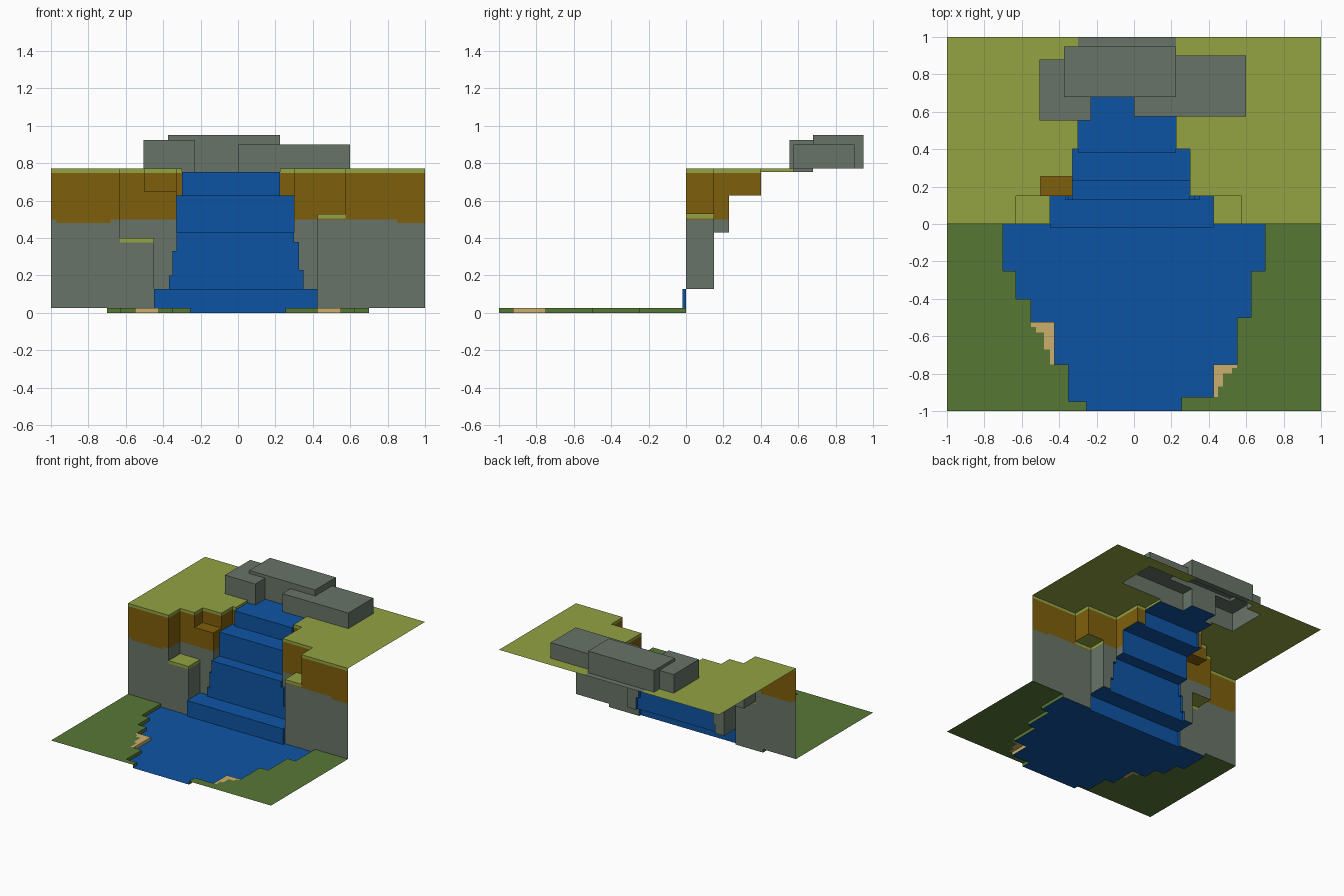
import bpy, bmesh

if "Cube" in bpy.data.objects:
    bpy.data.objects.remove(bpy.data.objects["Cube"])

def material(name, rgb):
    m = bpy.data.materials.new(name)
    lin = [((c / 255 + 0.055) / 1.055) ** 2.4 if c > 10 else c / 255 / 12.92 for c in rgb]
    m.diffuse_color = (*lin, 1)
    m.use_nodes = True
    m.node_tree.nodes["Principled BSDF"].inputs["Base Color"].default_value = m.diffuse_color
    return m

MATS = [material("water blue", (13, 84, 163)), material("stone grey", (104, 116, 104)),
        material("earth brown", (127, 95, 12)), material("meadow olive", (147, 162, 66)),
        material("lowland green", (87, 119, 53)), material("sand tan", (203, 175, 110))]
WATER, STONE, EARTH, MEADOW, GREEN, SAND = range(6)

# Terrain patches: part, surface colour, x0, x1, y0, y1, height (later ones win)
patches = []
def patch(*p):
    patches.append(p)

patch("lowland", GREEN, -1, 1, -1, 0, 0.027)
patch("cliff", MEADOW, -1, 1, 0, 1, 0.772)

# pool rows, narrowing towards the front
def stairs(part, color, far, steps, height):
    for x0, x1, y0 in steps:
        patch(part, color, x0, x1, y0, far, height)
        far = y0

stairs("pool", WATER, 0, [(-.70, 0, -.25), (-.63, 0, -.40), (-.55, 0, -.525),
                          (-.425, 0, -.75), (-.35, 0, -.95), (-.255, 0, -1)], 0)
stairs("pool", WATER, 0, [(0, .70, -.25), (0, .625, -.50), (0, .55, -.75),
                          (0, .425, -.925), (0, .255, -1)], 0)

# sandy corners on the bank
stairs("beach", SAND, -.525, [(-.55, -.425, -.55), (-.525, -.425, -.58),
                              (-.48, -.425, -.67), (-.45, -.425, -.75)], 0.027)
stairs("beach", SAND, -.75, [(.425, .55, -.77), (.425, .525, -.80),
                             (.425, .475, -.87), (.425, .45, -.925)], 0.027)

# cliff ledges
patch("ledge", MEADOW, -.63, -.45, 0, .15, .40)
patch("ledge", MEADOW, .425, .575, 0, .15, .528)
patch("earth_ledge", EARTH, -.50, -.33, .15, .255, .65)

# waterfall steps, with spreading spray at the foot of the second drop
patch("waterfall", WATER, -.45, .425, -.02, .15, .128)
for x0, x1, h in [(-.37, -.35, .20), (-.35, -.33, .33), (.30, .325, .38), (.325, .35, .23)]:
    patch("waterfall", WATER, x0, x1, .128, .15, h)
patch("waterfall", WATER, -.33, .30, .128, .23, .43)
patch("waterfall", WATER, -.33, .30, .23, .40, .628)
patch("waterfall", WATER, -.30, .225, .38, .68, .753)

# boulders around the spring
patch("boulders", STONE, -.30, .225, .94, 1, .772)
patch("boulders", STONE, 0, .60, .575, .90, .90)
patch("boulders", STONE, -.505, -.23, .553, .88, .925)
patch("boulders", STONE, -.375, .225, .68, .95, .95)

# Cells of the terrain grid (extra x cuts for the wavy earth line)
xs = sorted({v for p in patches for v in p[2:4]} | {-.97, -.68, .85})
ys = sorted({v for p in patches for v in p[4:6]})

def cell(i, j):
    if not (0 <= i < len(xs) - 1 and 0 <= j < len(ys) - 1):
        return None
    x, y = (xs[i] + xs[i + 1]) / 2, (ys[j] + ys[j + 1]) / 2
    return next(p for p in reversed(patches) if p[2] < x < p[3] and p[4] < y < p[5])

grid = {(i, j): cell(i, j) for i in range(-1, len(xs)) for j in range(-1, len(ys))}
meshes = {p[0]: bmesh.new() for p in patches}

def face(part, pts, color):
    bm = meshes[part]
    f = bm.faces.new([bm.verts.new(p) for p in pts])
    f.material_index = color

def layers(color, z0, z1, x):
    """Split a wall into stone, earth and turf bands by height."""
    if color not in (MEADOW, EARTH):
        return [(z0, z1, color)]
    line = .48 if -.97 < x < -.68 or x > .85 else .50
    turf = z1 - .023 if color == MEADOW else z1
    cuts = [(0, min(line, turf), STONE), (line, turf, EARTH), (turf, z1, MEADOW)]
    return [(max(a, z0), b, c) for a, b, c in cuts if b - max(a, z0) > 1e-4]

for (i, j), c in grid.items():
    if not c:
        continue
    part, color, h = c[0], c[1], c[6]
    x0, x1, y0, y1 = xs[i], xs[i + 1], ys[j], ys[j + 1]
    face(part, [(x0, y0, h), (x1, y0, h), (x1, y1, h), (x0, y1, h)], color)
    # walls down to each lower neighbour
    for di, dj, a, b in [(0, -1, (x0, y0), (x1, y0)), (1, 0, (x1, y0), (x1, y1)),
                         (0, 1, (x1, y1), (x0, y1)), (-1, 0, (x0, y1), (x0, y0))]:
        n = grid[i + di, j + dj]
        if n and n[6] < h - 1e-4:
            for lo, hi, col in layers(color, n[6], h, (a[0] + b[0]) / 2):
                face(part, [(*a, lo), (*b, lo), (*b, hi), (*a, hi)], col)

# One object per part, flat regions merged
for name, bm in meshes.items():
    bmesh.ops.remove_doubles(bm, verts=bm.verts[:], dist=1e-4)
    bmesh.ops.dissolve_limit(bm, angle_limit=.02, verts=bm.verts[:], edges=bm.edges[:],
                             delimit={'MATERIAL'})
    me = bpy.data.meshes.new(name)
    bm.to_mesh(me)
    bm.free()
    for m in MATS:
        me.materials.append(m)
    bpy.context.collection.objects.link(bpy.data.objects.new(name, me))
